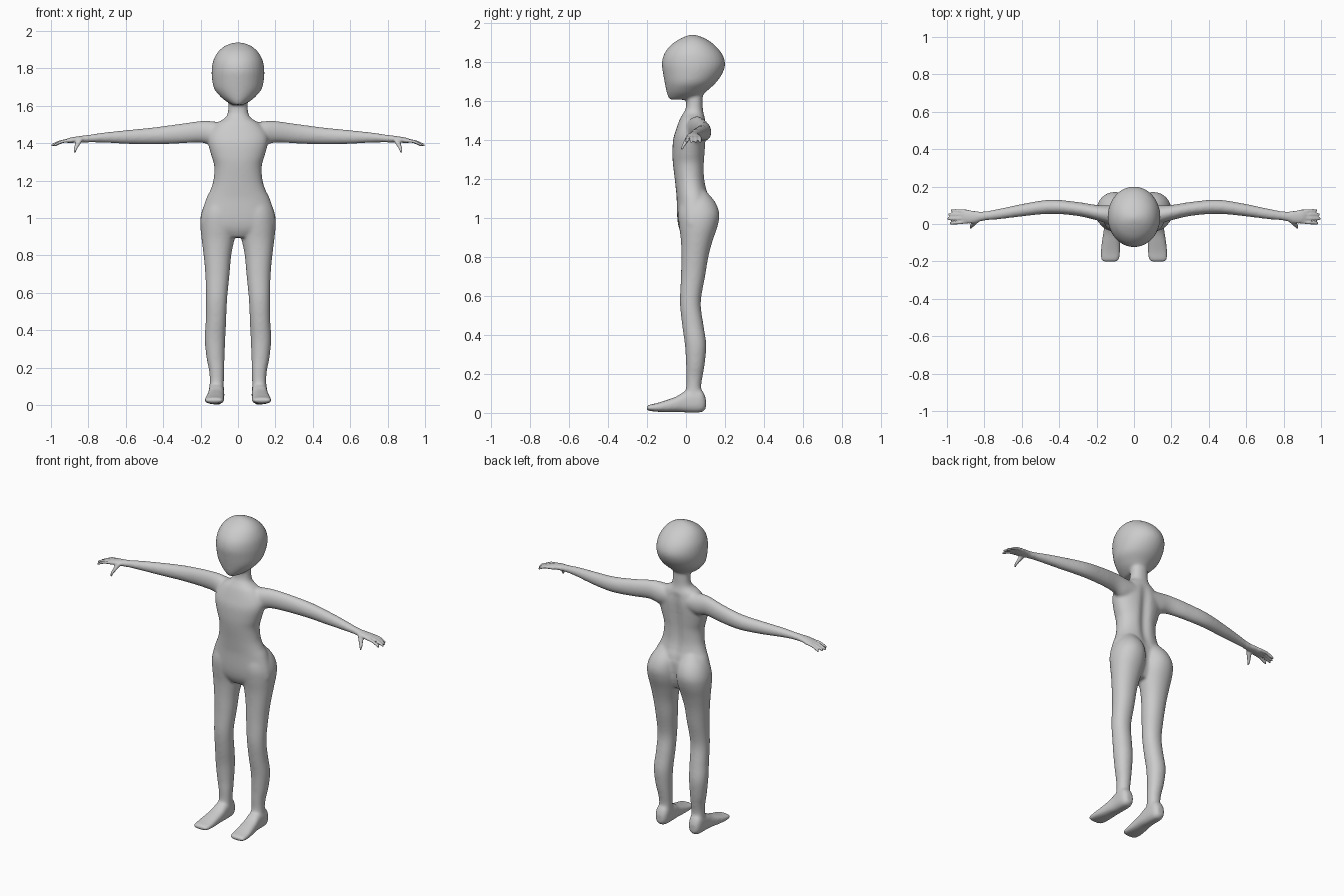
import bpy, bmesh, math

bm = bmesh.new()


def spline(a, b, c, d, t):
    return [0.5 * (2 * q + (r - p) * t + (2 * p - 5 * q + 4 * r - s) * t * t
                   + (3 * q - p - 3 * r + s) * t ** 3) for p, q, r, s in zip(a, b, c, d)]


def loft(axis, rows, sign=1, power=2.0, n=32, steps=5):
    """Closed skin over rows of (position, min u, max u, min v, max v)."""
    rows = sorted(rows)
    pts = [rows[0]] + rows + [rows[-1]]
    secs = [spline(*pts[i:i + 4], k / steps) for i in range(len(rows) - 1) for k in range(steps)]
    secs.append(list(rows[-1]))
    rings = []
    for p, u0, u1, v0, v1 in secs:
        ring = []
        for k in range(n):
            a = 2 * math.pi * k / n
            c, s = math.cos(a), math.sin(a)
            u = (u0 + u1) / 2 + (u1 - u0) / 2 * math.copysign(abs(c) ** (2 / power), c)
            v = (v0 + v1) / 2 + (v1 - v0) / 2 * math.copysign(abs(s) ** (2 / power), s)
            x, y, z = {'x': (p, u, v), 'y': (u, p, v), 'z': (u, v, p)}[axis]
            ring.append(bm.verts.new((x * sign, y, z)))
        rings.append(ring)
    for r, q in zip(rings, rings[1:]):
        for k in range(n):
            bm.faces.new((r[k], r[(k + 1) % n], q[(k + 1) % n], q[k]))
    bm.faces.new(rings[0][::-1])
    bm.faces.new(rings[-1])


def sym(rows):
    return [(z, -w, w, f, b) for z, w, f, b in rows]


# Head
loft('z', sym([(1.605, .03, -.085, .03), (1.625, .065, -.094, .08), (1.65, .095, -.101, .108),
               (1.69, .127, -.109, .152), (1.74, .139, -.118, .187), (1.79, .141, -.124, .201),
               (1.84, .133, -.112, .185), (1.885, .11, -.078, .147), (1.915, .078, -.035, .105),
               (1.931, .045, 0, .068), (1.938, .015, .02, .045)]))
# Neck and torso
loft('z', sym([(1.68, .05, 0, .085), (1.57, .054, 0, .086), (1.535, .07, -.015, .09),
               (1.505, .115, -.032, .098), (1.45, .155, -.052, .105), (1.40, .16, -.066, .104),
               (1.33, .142, -.07, .1), (1.275, .127, -.067, .097), (1.2, .132, -.058, .098),
               (1.145, .15, -.052, .108), (1.1, .172, -.048, .12), (1.0, .199, -.045, .12),
               (.94, .185, -.034, .11), (.895, .07, -.01, .09)]), power=2.2)

for s in (1, -1):
    # Leg and buttock
    loft('z', [(1.14, .04, .13, .0, .1), (1.08, .012, .175, -.03, .15), (1.02, .005, .198, -.04, .171),
               (.96, .005, .202, -.036, .163), (.88, .02, .194, -.026, .136), (.8, .036, .184, -.024, .115),
               (.7, .045, .175, -.026, .098), (.565, .058, .171, -.031, .076), (.45, .063, .173, -.02, .09),
               (.35, .068, .178, -.006, .104), (.25, .072, .168, 0, .096), (.19, .073, .156, 0, .086),
               (.13, .075, .151, 0, .078), (.07, .076, .156, -.01, .09)], s, 2.1)
    # Foot
    loft('y', [(.102, .095, .138, .02, .075), (.075, .076, .156, .002, .12), (0, .073, .158, .002, .112),
               (-.05, .073, .165, .005, .084), (-.1, .073, .173, .004, .066), (-.15, .073, .179, .006, .05),
               (-.187, .078, .178, .01, .042), (-.203, .09, .168, .014, .036)], s, 2.6)
    # Arm and palm
    loft('x', [(.05, 0, .1, 1.40, 1.505), (.13, 0, .1, 1.385, 1.517), (.2, .02, .102, 1.403, 1.519),
               (.31, .044, .119, 1.398, 1.504), (.45, .054, .13, 1.393, 1.485), (.6, .04, .107, 1.396, 1.47),
               (.72, .025, .082, 1.403, 1.457), (.81, .017, .066, 1.404, 1.443), (.86, .004, .071, 1.404, 1.436),
               (.9, .003, .076, 1.4, 1.429), (.92, .012, .07, 1.404, 1.422)], s)
    # Fingers
    for y0, y1, tip in ((.012, .002, .985), (.031, .028, 1.0), (.05, .051, .995), (.068, .073, .98)):
        rows = []
        for t, z, r in ((0, 1.414, .0095), (.5, 1.41, .009), (.9, 1.393, .008), (1, 1.388, .005)):
            y = y0 + (y1 - y0) * t
            rows.append((.885 + (tip - .885) * t, y - r, y + r, z - r, z + r))
        loft('x', rows, s, n=16)
    # Thumb
    loft('z', [(1.425, .825, .86, .005, .035), (1.395, .843, .872, -.01, .016),
               (1.365, .862, .88, -.024, -.007), (1.348, .866, .877, -.027, -.016)], s, n=16)

bmesh.ops.recalc_face_normals(bm, faces=bm.faces)
mesh = bpy.data.meshes.new("body")
bm.to_mesh(mesh)
bm.free()
body = bpy.data.objects.new("body", mesh)
bpy.context.collection.objects.link(body)
bpy.context.view_layer.objects.active = body
body.select_set(True)

# Fuse the parts into one skin
fuse = body.modifiers.new("fuse", 'REMESH')
fuse.mode = 'VOXEL'
fuse.voxel_size = .006
bpy.ops.object.modifier_apply(modifier=fuse.name)

# Spine groove
for v in body.data.vertices:
    x, y, z = v.co
    if y > .05 and 1.08 < z < 1.5:
        fade = math.sin(math.pi * (z - 1.08) / .42) ** .5
        v.co.y -= .018 * fade * math.exp(-(x / .028) ** 2)

# Blend the joints, leaving the hands crisp
group = body.vertex_groups.new(name="blend")
group.add([v.index for v in body.data.vertices if abs(v.co.x) < .8], 1, 'REPLACE')
blend = body.modifiers.new("blend", 'SMOOTH')
blend.iterations = 22
blend.vertex_group = group.name
polish = body.modifiers.new("polish", 'SMOOTH')
polish.iterations = 3
bpy.ops.object.shade_smooth()
